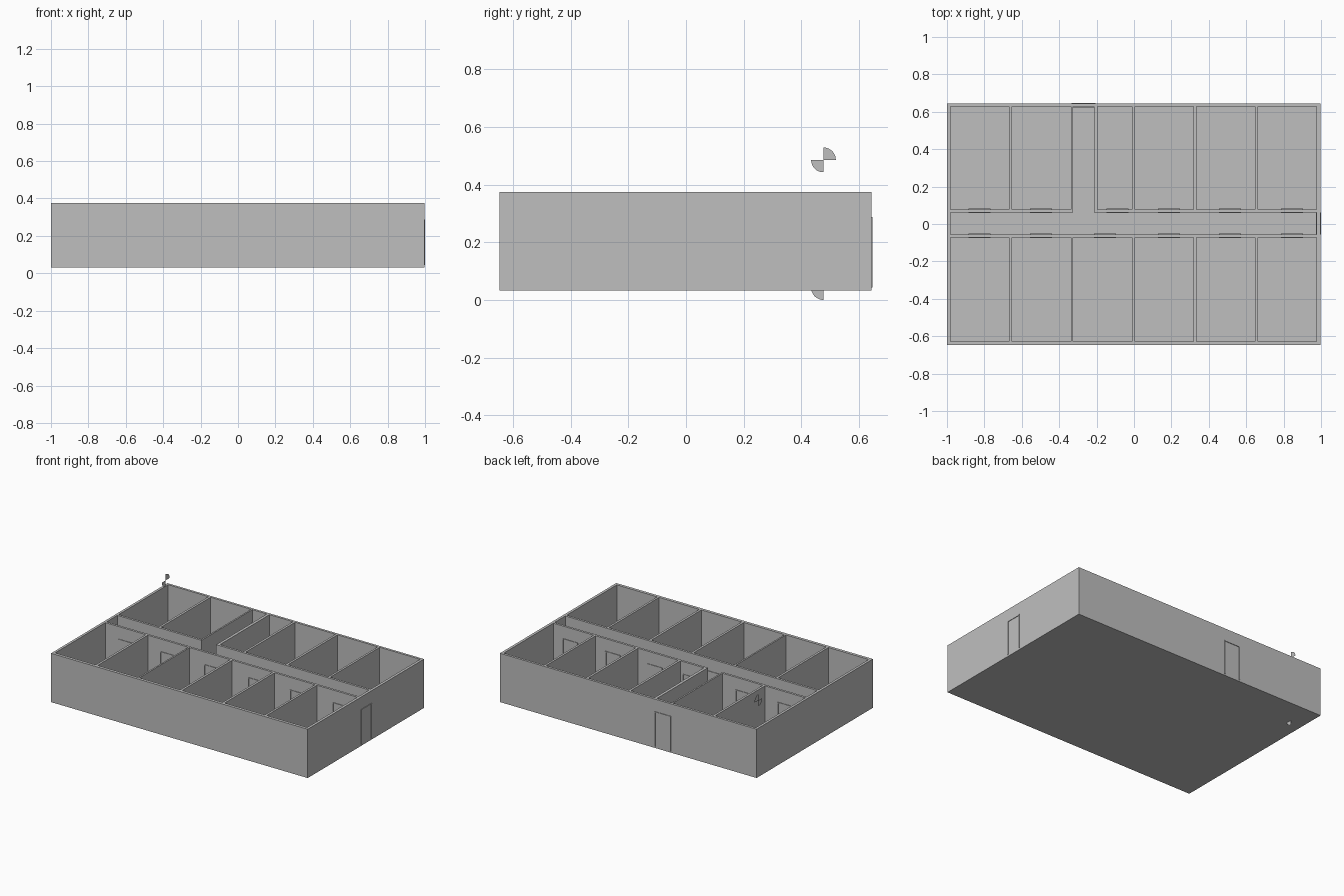
import bpy, bmesh, math
from mathutils import Vector

cube = bpy.data.objects.get("Cube")
if cube:
    bpy.data.objects.remove(cube, do_unlink=True)

grey = bpy.data.materials.new("plain_grey")
grey.use_nodes = True
grey.diffuse_color = (0.52, 0.52, 0.52, 1)
grey.node_tree.nodes["Principled BSDF"].inputs["Base Color"].default_value = (0.52, 0.52, 0.52, 1)

BASE, FLOOR, TOP = 0.032, 0.043, 0.375
X0, X1, Y0, Y1 = -1.0, 0.996, -0.648, 0.644     # outer wall faces
HALL_F, HALL_B = -0.055, 0.062                  # corridor sides
ROOM_F, ROOM_B = -0.071, 0.078                  # room sides of the corridor walls
PASS_L, PASS_R = -0.327, -0.214                 # side passage
IN_L, IN_R, IN_F, IN_B = -0.982, 0.977, -0.627, 0.627


def finish(name, bm):
    bmesh.ops.recalc_face_normals(bm, faces=bm.faces)
    mesh = bpy.data.meshes.new(name)
    bm.to_mesh(mesh)
    bm.free()
    mesh.materials.append(grey)
    obj = bpy.data.objects.new(name, mesh)
    bpy.context.collection.objects.link(obj)
    return obj


def prism(bm, outline, z0, z1):
    """Extrude a plan outline from z0 to z1."""
    face = bm.faces.new([bm.verts.new((x, y, z0)) for x, y in outline])
    ext = bmesh.ops.extrude_face_region(bm, geom=[face], use_keep_orig=True)
    for v in ext["geom"]:
        if isinstance(v, bmesh.types.BMVert):
            v.co.z = z1


def box(bm, x0, x1, y0, y1, z0, z1):
    prism(bm, [(x0, y0), (x1, y0), (x1, y1), (x0, y1)], z0, z1)


# Building shell: one block with every room hollowed out from above
bm = bmesh.new()
box(bm, X0, X1, Y0, Y1, BASE, TOP)
shell = finish("building_walls", bm)

room_spans = [(IN_L, -0.668), (-0.652, -0.338), (PASS_L, -0.011),
              (0.005, 0.319), (0.335, 0.648), (0.663, IN_R)]
bm = bmesh.new()
for i, (a, b) in enumerate(room_spans):
    box(bm, a, b, IN_F, ROOM_F, FLOOR, TOP + 0.1)
    box(bm, -0.194 if i == 2 else a, b, ROOM_B, IN_B, FLOOR, TOP + 0.1)
# Corridor with its side passage
prism(bm, [(IN_L, HALL_F), (IN_R, HALL_F), (IN_R, HALL_B), (PASS_R, HALL_B),
           (PASS_R, IN_B), (PASS_L, IN_B), (PASS_L, HALL_B), (IN_L, HALL_B)],
      FLOOR, TOP + 0.1)
cutter = finish("room_cutter", bm)
cutter.hide_render = True
mod = shell.modifiers.new("rooms", "BOOLEAN")
mod.operation = "DIFFERENCE"
mod.solver = "EXACT"
mod.object = cutter
bpy.context.view_layer.objects.active = shell
bpy.ops.object.modifier_apply(modifier=mod.name)
bpy.data.objects.remove(cutter, do_unlink=True)


# Door frames: two jambs and a head straddling the wall
def door_frame(name, centre, wall_a, wall_b, along_x=True, width=0.117):
    bar, lip, head = 0.006, 0.004, 0.288
    lo, hi = centre - width / 2, centre + width / 2
    a, b = wall_a - lip, wall_b + lip
    bm = bmesh.new()
    for s, e, z0, z1 in ((lo, lo + bar, FLOOR, head), (hi - bar, hi, FLOOR, head),
                         (lo + bar, hi - bar, head - bar, head)):
        if along_x:
            box(bm, s, e, a, b, z0, z1)
        else:
            box(bm, a, b, s, e, z0, z1)
    return finish(name, bm)


doors = [-0.826, -0.498, -0.155, 0.187, 0.513, 0.845]
for i, x in enumerate(doors):
    door_frame(f"front_room_door_frame_{i + 1}", x, ROOM_F, HALL_F)
    door_frame(f"back_room_door_frame_{i + 1}", -0.088 if i == 2 else x, HALL_B, ROOM_B)
door_frame("corridor_end_door_frame", 0.003, IN_R, X1, along_x=False)
door_frame("passage_end_door_frame", (PASS_L + PASS_R) / 2, IN_B, Y1, width=0.128)


# Level markers: flat pairs of opposite quarter discs
def level_marker(name, z):
    centre, radius, steps = Vector((-0.896, 0.477, z)), 0.043, 8
    bm = bmesh.new()
    for start in (0, math.pi):
        pts = [centre]
        for k in range(steps + 1):
            t = start + math.pi / 2 * k / steps
            pts.append(centre + radius * Vector((0, math.cos(t), math.sin(t))))
        bm.faces.new([bm.verts.new(p) for p in pts])
    return finish(name, bm)


level_marker("upper_level_marker", 0.486)
level_marker("lower_level_marker", 0.043)
